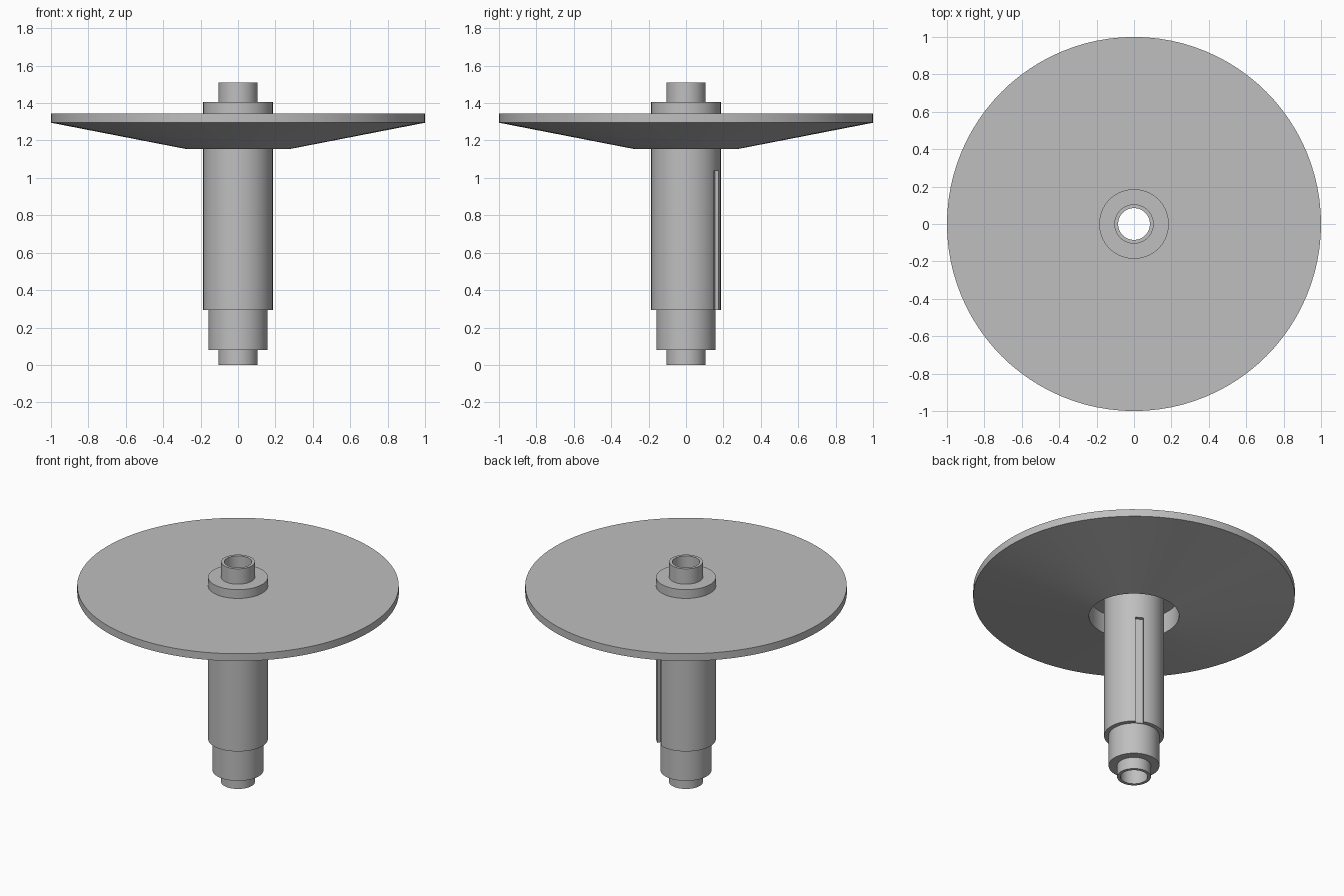
import bpy, bmesh, math

cube = bpy.data.objects.get("Cube")
if cube:
    bpy.data.objects.remove(cube, do_unlink=True)

SEGMENTS = 96
grey = bpy.data.materials.new("light grey")
grey.use_nodes = True
colour = (0.52, 0.52, 0.52, 1)
grey.diffuse_color = colour
grey.node_tree.nodes["Principled BSDF"].inputs["Base Color"].default_value = colour


def lathe(name, profile, closed):
    """Revolve (radius, height) points around the z axis."""
    bm = bmesh.new()
    rings = []
    for r, z in profile:
        angles = [math.tau * i / SEGMENTS for i in range(SEGMENTS)]
        rings.append([bm.verts.new((r * math.cos(a), r * math.sin(a), z)) for a in angles])
    pairs = list(zip(rings, rings[1:]))
    if closed:
        pairs.append((rings[-1], rings[0]))
    for low, high in pairs:
        for i in range(SEGMENTS):
            j = (i + 1) % SEGMENTS
            bm.faces.new((low[i], low[j], high[j], high[i]))
    mesh = bpy.data.meshes.new(name)
    bm.to_mesh(mesh)
    bm.free()
    mesh.materials.append(grey)
    obj = bpy.data.objects.new(name, mesh)
    bpy.context.collection.objects.link(obj)
    return obj


def activate(obj):
    bpy.ops.object.select_all(action='DESELECT')
    obj.select_set(True)
    bpy.context.view_layer.objects.active = obj


# Stepped hollow shaft
BORE, NECK, STEP, BODY = 0.085, 0.105, 0.158, 0.186
shaft = lathe("shaft", [
    (BORE, 0), (NECK, 0), (NECK, 0.08), (STEP, 0.08), (STEP, 0.295),
    (BODY, 0.295), (BODY, 1.405), (NECK, 1.405), (NECK, 1.51), (BORE, 1.51),
], closed=True)

# Keyway cut into the back of the shaft, open at its lower end
angle = math.radians(61)
floor, outer, bottom, top = 0.163, 0.25, 0.2, 1.04
mid = (floor + outer) / 2
bpy.ops.mesh.primitive_cube_add(
    size=1, location=(mid * math.cos(angle), mid * math.sin(angle), (bottom + top) / 2),
    rotation=(0, 0, angle))
cutter = bpy.context.object
cutter.name = "keyway_cutter"
cutter.scale = (outer - floor, 0.05, top - bottom)
cutter.hide_render = True
cutter.data.materials.append(grey)
cut = shaft.modifiers.new("keyway", 'BOOLEAN')
cut.operation = 'DIFFERENCE'
cut.solver = 'EXACT'
cut.object = cutter
activate(shaft)
bpy.ops.object.modifier_apply(modifier=cut.name)
bpy.data.objects.remove(cutter, do_unlink=True)

# Wide disc with a conical underside and a recess around the shaft
disc = lathe("disc", [
    (BODY, 1.295), (0.28, 1.295), (0.28, 1.155), (1, 1.295), (1, 1.345), (BODY, 1.345),
], closed=False)

for obj in (shaft, disc):
    activate(obj)
    bpy.ops.object.shade_smooth_by_angle(angle=math.radians(8))
